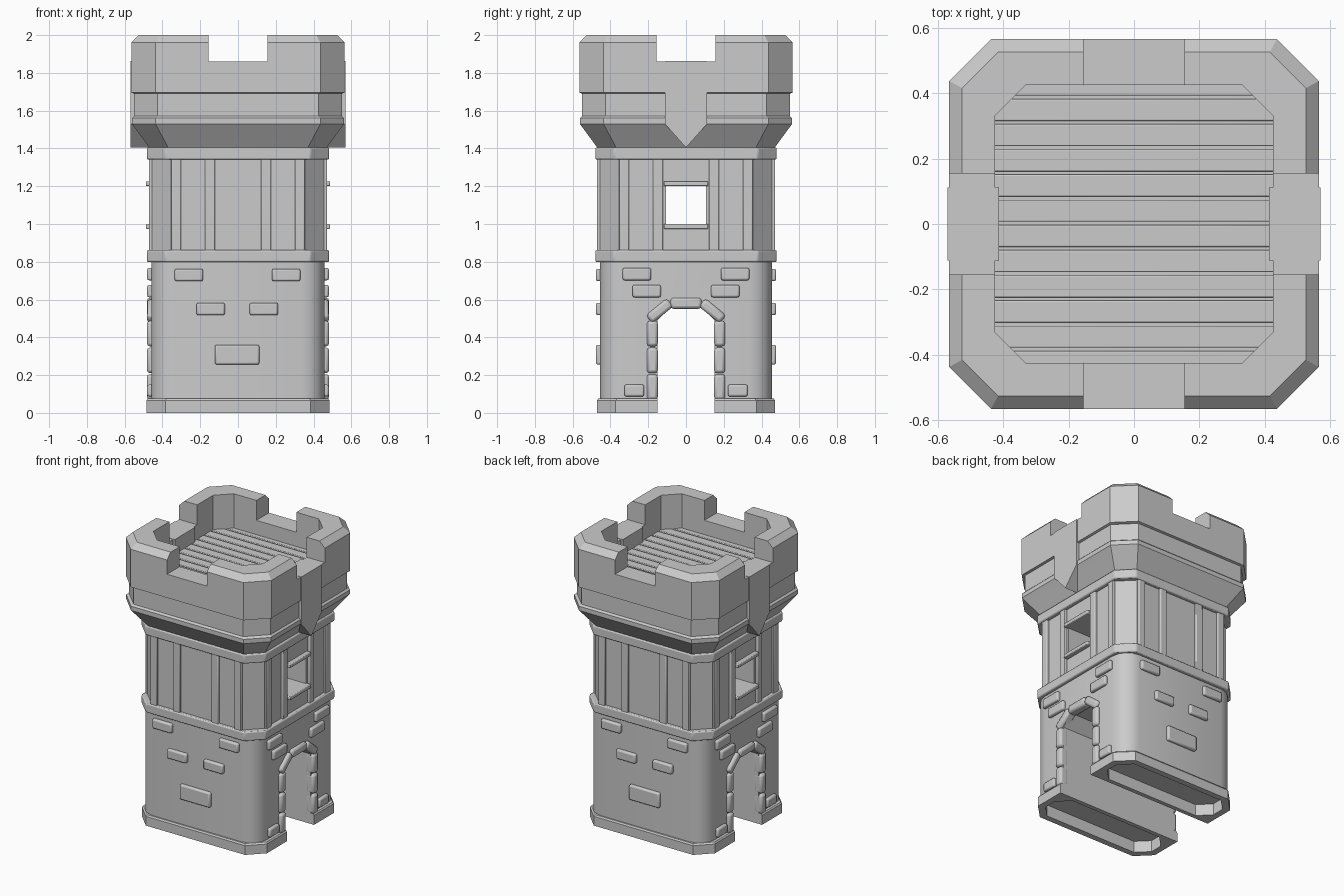
import bpy, bmesh
from math import sin, cos, pi, radians, atan2, hypot
from mathutils import Matrix

if "Cube" in bpy.data.objects:
    bpy.data.objects.remove(bpy.data.objects["Cube"])


def finish(name, bm, bevel=0.0):
    bmesh.ops.recalc_face_normals(bm, faces=bm.faces)
    me = bpy.data.meshes.new(name)
    bm.to_mesh(me)
    bm.free()
    ob = bpy.data.objects.new(name, me)
    bpy.context.collection.objects.link(ob)
    if bevel:
        m = ob.modifiers.new("soft_edges", 'BEVEL')
        m.width, m.segments = bevel, 2
    return ob


def box(name, loc, size, bevel=0.0, rot_x=0.0):
    bm = bmesh.new()
    bmesh.ops.create_cube(bm, size=1, matrix=Matrix.Translation(loc)
                          @ Matrix.Rotation(rot_x, 4, 'X') @ Matrix.Diagonal((*size, 1)))
    return finish(name, bm, bevel)


def outline(hx, hy, c, segs=1, bulge=0.0):
    """Rectangle with cut corners; bulge 1 makes the corners round."""
    pts = []
    for k in range(4):
        sx, sy = ((1, 1), (-1, 1), (-1, -1), (1, -1))[k]
        for i in range(segs + 1):
            t = i / segs
            if k % 2:
                t = 1 - t
            a = t * pi / 2
            u = (1 - bulge) * (1 - t) + bulge * cos(a)
            v = (1 - bulge) * t + bulge * sin(a)
            pts.append((sx * (hx - c + c * u), sy * (hy - c + c * v)))
    return pts


def loft(name, rings, segs=1, offset_y=0.0, bevel=0.0):
    """Rings are (half x, half y, corner, z, bulge)."""
    bm = bmesh.new()
    loops = [[bm.verts.new((x, y + offset_y, z)) for x, y in outline(hx, hy, c, segs, b)]
             for hx, hy, c, z, b in rings]
    n = len(loops[0])
    for lo, hi in zip(loops, loops[1:]):
        for i in range(n):
            bm.faces.new((lo[i], lo[(i + 1) % n], hi[(i + 1) % n], hi[i]))
    bm.faces.new(loops[0])
    bm.faces.new(loops[-1])
    return finish(name, bm, bevel)


def prism_x(name, yz, x0, x1):
    bm = bmesh.new()
    a = [bm.verts.new((x0, y, z)) for y, z in yz]
    b = [bm.verts.new((x1, y, z)) for y, z in yz]
    n = len(yz)
    bm.faces.new(a)
    bm.faces.new(b)
    for i in range(n):
        bm.faces.new((a[i], a[(i + 1) % n], b[(i + 1) % n], b[i]))
    return finish(name, bm)


def cut(ob, cutters):
    bpy.context.view_layer.objects.active = ob
    for c in cutters:
        c.hide_render = True
        m = ob.modifiers.new("cut", 'BOOLEAN')
        m.operation, m.solver, m.object = 'DIFFERENCE', 'EXACT', c
        bpy.ops.object.modifier_apply(modifier=m.name)
        bpy.data.objects.remove(c)


# Lower storey with plinth, archway and hollow underside
lower = loft("lower_wall", [(.485, .472, .1, 0, 0), (.485, .472, .1, .065, 0),
                            (.478, .465, .1, .075, 0), (.459, .455, .12, .075, 1),
                            (.459, .455, .12, .83, 1)], segs=4)
arch = [(-.15, -.1), (.15, -.1), (.15, .49), (.08, .565), (-.08, .565), (-.15, .49)]
cut(lower, [prism_x("arch_cutter", arch, -1, 1)]
    + [loft("hollow_cutter", [(.44, .125, .08, -.1, 0), (.44, .125, .08, .08, 0)], offset_y=s * .305)
       for s in (1, -1)])

# Timber storey with through window
middle = loft("timber_wall", [(.455, .455, .1, .82, 0), (.455, .455, .1, 1.38, 0)])
cut(middle, [box("window_cutter", (0, 0, 1.1), (2, .21, .2))])
for name, z in (("lower_trim", .83), ("upper_trim", 1.373)):
    loft(name, [(.483, .48, .1, z - .032, 0), (.483, .48, .1, z + .032, 0)], bevel=.008)

# Battlement crown: corbel, band, parapet and inner well
crown = loft("battlement", [(h, h, c, z, 0) for h, c, z in (
    (.46, .1, 1.39), (.47, .1, 1.405), (.562, .125, 1.53), (.562, .125, 1.56), (.55, .125, 1.572),
    (.55, .125, 1.69), (.565, .128, 1.695), (.565, .128, 1.96), (.525, .11, 2.0),
    (.425, .095, 2.0), (.425, .095, 1.74))])
cut(crown, [box("notch_cutter", (0, 0, 2), (.31, 2, .28)), box("notch_cutter", (0, 0, 2), (2, .31, .28))])

# Roof deck boards
for k in range(12):
    box("deck_board", (0, .4285 - .077 * k - .003, 1.745), (.88, .067, .03), .004)

for s in (1, -1):
    # Pointed shields under the side notches
    prism_x("side_shield", [(-.112, 1.862), (.112, 1.862), (.112, 1.53), (0, 1.405), (-.112, 1.53)],
            s * .412, s * .57)
    # Vertical battens
    for p in (-.327, -.148, .148, .327):
        box("front_batten", (p, s * .455, 1.1), (.052, .034, .5), .005)
        box("side_batten", (s * .455, p, 1.1), (.052, .052, .5)[1:2] and (.034, .052, .5), .005)
    # Window lintel and sill
    for z in (1.213, .987):
        box("window_rail", (s * .462, 0, z), (.05, .235, .026), .005)
    # Raised bricks on front and back
    for x, z, w, h in ((-.26, .73, .15, .066), (.255, .73, .15, .066), (-.145, .55, .15, .066),
                       (.137, .55, .15, .066), (-.005, .308, .235, .105)):
        box("wall_brick", (x, s * .455, z), (w, .044, h), .01)
    # Raised bricks and arch stones on the sides
    for t in (1, -1):
        for y, z, w, h in ((.26, .735, .15, .066), (.208, .645, .15, .066), (.274, .118, .105, .062)):
            box("side_brick", (s * .459, t * y, z), (.044, w, h), .01)
        for z in (.137, .278, .42):
            box("arch_stone", (s * .45, t * .178, z), (.065, .058, .135), .016)
        y0, z0, y1, z1 = .195, .495, .085, .585
        box("arch_shoulder", (s * .45, t * (y0 + y1) / 2, (z0 + z1) / 2),
            (.065, hypot(y1 - y0, z1 - z0), .055), .016, atan2(z1 - z0, t * (y1 - y0)))
    box("arch_keystone", (s * .45, 0, .58), (.065, .165, .058), .016)

# Smooth shading with sharp edges kept
bpy.ops.object.select_all(action='SELECT')
bpy.context.view_layer.objects.active = lower
bpy.ops.object.shade_smooth_by_angle(angle=radians(28))
